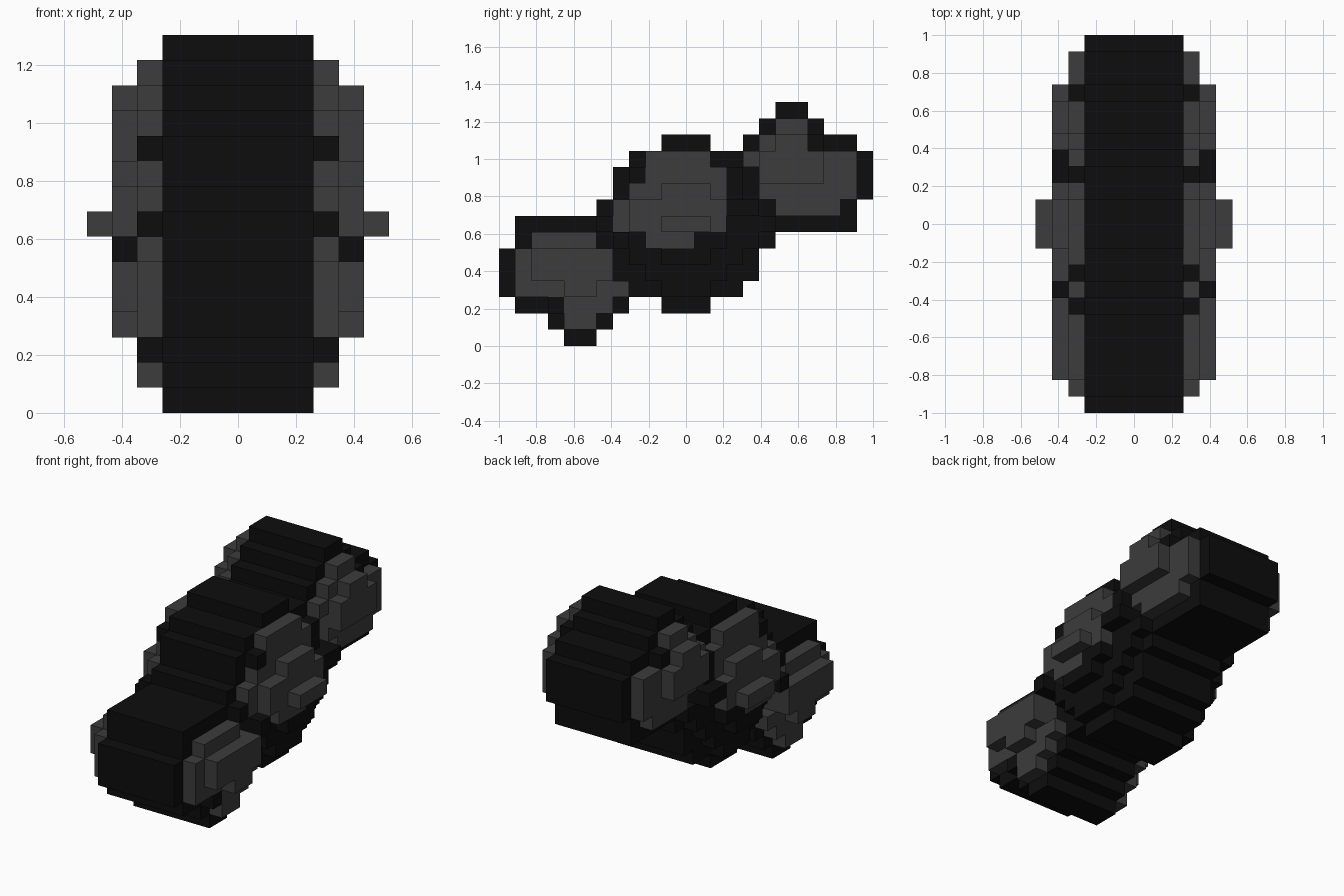
import bpy
import bmesh

cube = bpy.data.objects.get("Cube")
if cube:
    bpy.data.objects.remove(cube, do_unlink=True)

LENGTH, HEIGHT = 23, 15          # size in blocks
U = 2 / LENGTH                   # block size


def material(name, value):
    mat = bpy.data.materials.new(name)
    mat.use_nodes = True
    color = (value, value, value, 1)
    mat.diffuse_color = color
    mat.node_tree.nodes["Principled BSDF"].inputs["Base Color"].default_value = color
    return mat


BLACK = material("black", 0.004)
GRAY = material("dark gray", 0.045)


def half_turn(rows):
    """Rotate a block profile half a turn about the middle of the model."""
    return [(HEIGHT - 1 - r, LENGTH - b, LENGTH - a) for r, a, b in rows]


def slab(name, mat, rows, inner, outer, mirror=True):
    """Stepped side profile of (row, start, end) runs, extruded along x."""
    bm = bmesh.new()
    for r, a, b in rows:
        for c in range(a, b):
            bm.faces.new([bm.verts.new((inner * U, -1 + y * U, z * U))
                          for y, z in ((c, r), (c + 1, r), (c + 1, r + 1), (c, r + 1))])
    bmesh.ops.remove_doubles(bm, verts=bm.verts, dist=U / 10)
    ext = bmesh.ops.extrude_face_region(bm, geom=bm.faces[:], use_keep_orig=True)
    moved = [v for v in ext["geom"] if isinstance(v, bmesh.types.BMVert)]
    bmesh.ops.translate(bm, verts=moved, vec=((outer - inner) * U, 0, 0))
    bmesh.ops.recalc_face_normals(bm, faces=bm.faces)
    mesh = bpy.data.meshes.new(name)
    bm.to_mesh(mesh)
    bm.free()
    mesh.materials.append(mat)
    obj = bpy.data.objects.new(name, mesh)
    bpy.context.collection.objects.link(obj)
    if mirror:
        obj.modifiers.new("both_sides", "MIRROR")
    return obj


# Full-length central body, symmetric under a half turn
lower = [(0, 4, 6), (1, 3, 7), (2, 1, 8), (2, 10, 13), (3, 0, 15),
         (4, 0, 16), (5, 0, 16), (6, 1, 17)]
slab("central_body", BLACK, lower + [(7, 1, 22)] + half_turn(lower), -3, 3, False)

# Inner side plates of the two end lobes
end_plate = [(1, 4, 6), (2, 4, 7), (3, 1, 8), (4, 1, 7), (5, 1, 7), (6, 2, 6)]
slab("front_inner_plate", GRAY, end_plate, 3, 4)
slab("rear_inner_plate", GRAY, half_turn(end_plate), 3, 4)

# Outer side plates of the end lobes
slab("front_outer_plate", GRAY, [(3, 4, 6), (4, 2, 7), (5, 2, 7)], 4, 5)
slab("rear_outer_plate", GRAY, [(10, 16, 20), (11, 16, 20), (12, 17, 19)], 4, 5)

# Middle hub: gray above, black below
slab("hub_inner_plate", GRAY, [(6, 9, 12), (7, 7, 14), (8, 7, 14), (9, 8, 14),
                               (10, 9, 14), (11, 9, 13)], 3, 4)
slab("hub_outer_plate", GRAY, [(6, 9, 12), (7, 8, 14), (8, 8, 14), (9, 10, 13)], 4, 5)
slab("hub_cap", GRAY, [(7, 10, 13)], 5, 6)
slab("lower_hub_inner", BLACK, [(3, 10, 13), (4, 9, 14), (5, 8, 15),
                                (6, 7, 9), (6, 12, 16), (7, 14, 17)], 3, 4)
slab("lower_hub_outer", BLACK, [(5, 10, 13), (6, 12, 14)], 4, 5)

# Small connecting blocks
link = [(2, 3, 4), (7, 6, 7)]
slab("inner_links", BLACK, link + [(12, 19, 20), (10, 8, 9), (10, 14, 15),
                                   (8, 14, 16), (9, 14, 15)], 3, 4)
slab("outer_links", BLACK, [(6, 7, 8), (8, 14, 16)], 4, 5)
